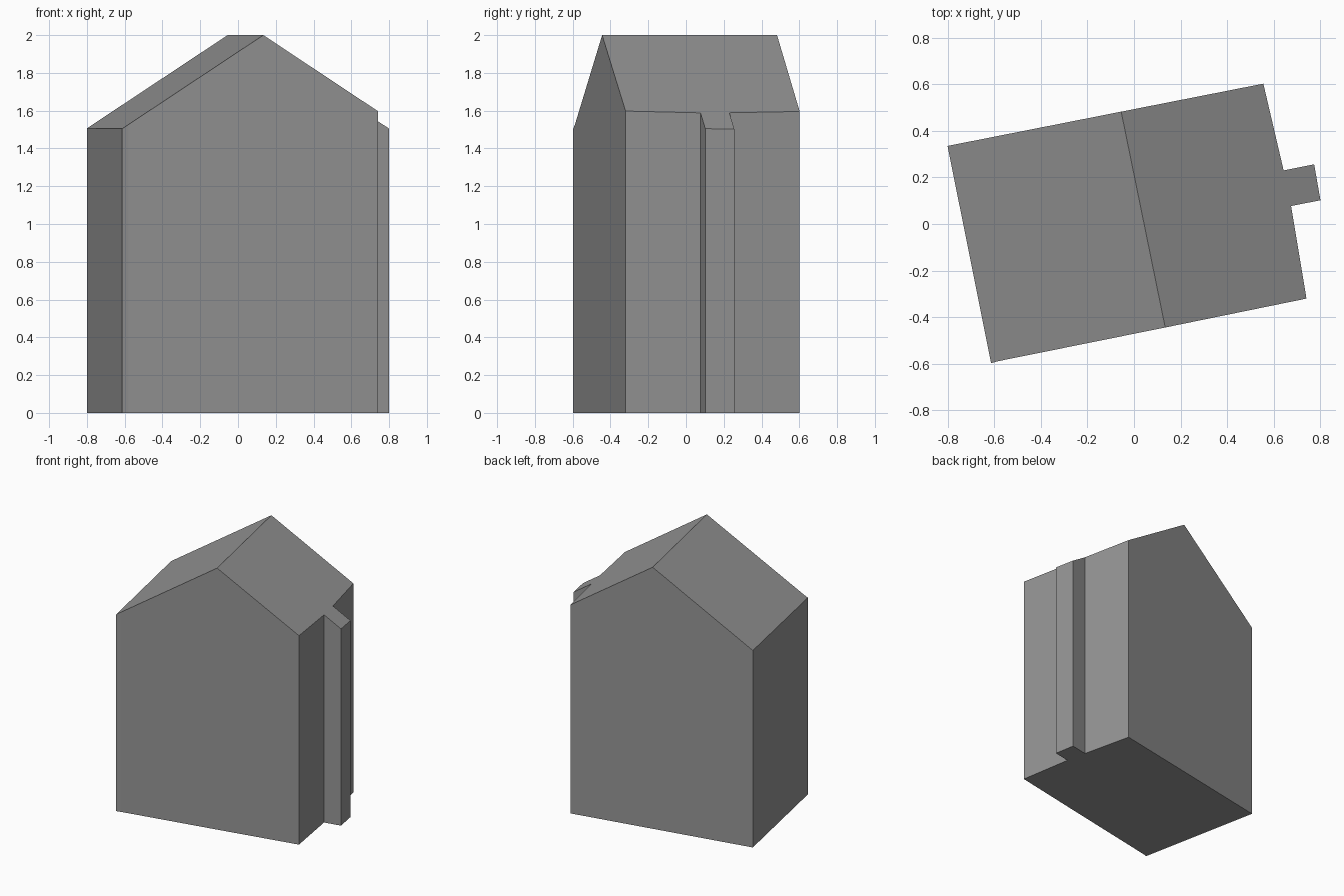
import bpy
import bmesh
from mathutils import Vector

cube = bpy.data.objects.get("Cube")
if cube:
    bpy.data.objects.remove(cube, do_unlink=True)

# One plain grey for the whole building
grey = bpy.data.materials.new("plain_grey")
grey.use_nodes = True
colour = (0.3, 0.3, 0.3, 1)
grey.diffuse_color = colour
grey.node_tree.nodes["Principled BSDF"].inputs["Base Color"].default_value = colour

# Footprint, counter-clockwise, split at the two ends of the roof ridge
RIDGE_FRONT, RIDGE_BACK = Vector((0.134, -0.444)), Vector((-0.055, 0.482))
left_half = [(-0.80, 0.335), (-0.613, -0.597), (-0.58, -0.588)]
right_half = [(0.74, -0.32), (0.674, 0.077), (0.80, 0.102),
              (0.773, 0.256), (0.642, 0.23), (0.555, 0.602)]
RIDGE_Z, PITCH = 2.0, 0.65
across = (RIDGE_BACK - RIDGE_FRONT).orthogonal().normalized()


def roof_height(p):
    """Height of the gable roof above a footprint point."""
    return RIDGE_Z - PITCH * abs((p - RIDGE_FRONT).dot(across))


outline = ([Vector(p) for p in left_half] + [RIDGE_FRONT]
           + [Vector(p) for p in right_half] + [RIDGE_BACK])
bm = bmesh.new()
low = [bm.verts.new((p.x, p.y, 0)) for p in outline]
high = [bm.verts.new((p.x, p.y, roof_height(p))) for p in outline]
count, front = len(outline), len(left_half)

# Floor, walls and the side projection
bm.faces.new(low[::-1])
for i in range(count):
    j = (i + 1) % count
    bm.faces.new((low[i], low[j], high[j], high[i]))

# Two roof slopes meeting at the ridge
bm.faces.new(high[:front + 1] + [high[-1]])
bm.faces.new(high[front:])

# Join the wall panels that lie in one plane
bmesh.ops.dissolve_limit(bm, angle_limit=0.02, verts=bm.verts, edges=bm.edges)
bmesh.ops.recalc_face_normals(bm, faces=bm.faces)
mesh = bpy.data.meshes.new("gabled_building")
bm.to_mesh(mesh)
bm.free()
mesh.materials.append(grey)
building = bpy.data.objects.new("gabled_building", mesh)
bpy.context.collection.objects.link(building)
